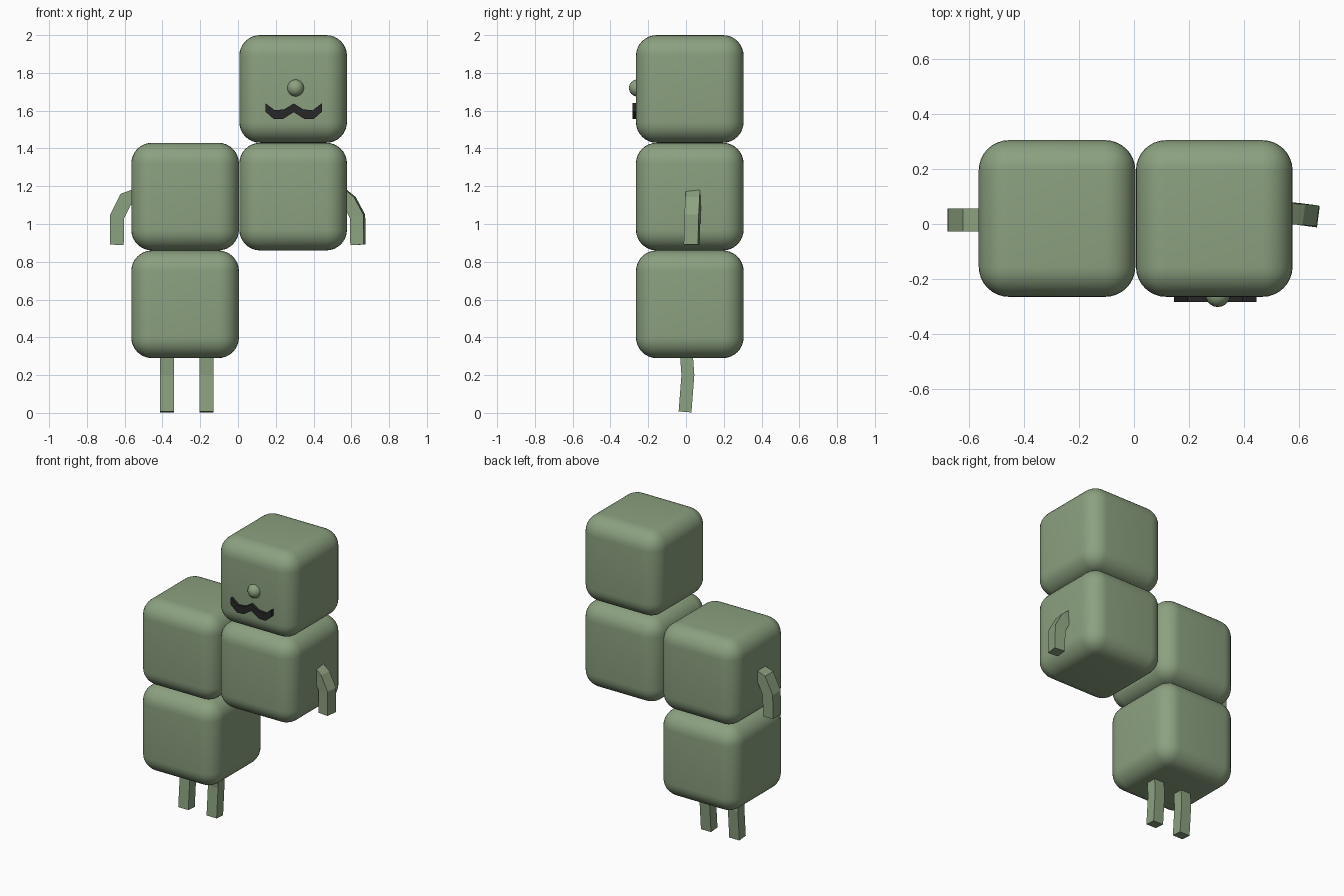
import bpy, bmesh
from mathutils import Vector

cube = bpy.data.objects.get("Cube")
if cube:
    bpy.data.objects.remove(cube, do_unlink=True)


def material(name, rgb):
    m = bpy.data.materials.new(name)
    m.use_nodes = True
    m.diffuse_color = (*rgb, 1)
    m.node_tree.nodes["Principled BSDF"].inputs["Base Color"].default_value = (*rgb, 1)
    return m


GREEN = material("sage green", (0.26, 0.355, 0.215))
DARK = material("charcoal", (0.02, 0.02, 0.02))


def finish(name, bm, mat, smooth=None):
    bmesh.ops.recalc_face_normals(bm, faces=bm.faces)
    mesh = bpy.data.meshes.new(name)
    bm.to_mesh(mesh)
    bm.free()
    mesh.materials.append(mat)
    ob = bpy.data.objects.new(name, mesh)
    bpy.context.collection.objects.link(ob)
    if smooth:
        bpy.ops.object.select_all(action="DESELECT")
        ob.select_set(True)
        bpy.context.view_layer.objects.active = ob
        bpy.ops.object.shade_smooth_by_angle(angle=smooth)
    return ob


SIZE = 0.57
DEPTH_Y = 0.02


def block(name, x, z):
    """Rounded cube centred at x, z."""
    bm = bmesh.new()
    bmesh.ops.create_cube(bm, size=SIZE)
    bmesh.ops.bevel(bm, geom=bm.edges[:], offset=0.11, segments=8,
                    profile=0.5, affect="EDGES")
    bmesh.ops.translate(bm, verts=bm.verts, vec=(x, DEPTH_Y, z))
    finish(name, bm, GREEN, 0.7)


def limb(name, path, side, half_across, half_side):
    """Sweep a rectangle along a bent path; side is the bend axis."""
    pts = [Vector(p) for p in path]
    side = Vector(side).normalized()
    bm = bmesh.new()
    rings = []
    for i, p in enumerate(pts):
        a = (p - pts[i - 1]).normalized() if i else None
        b = (pts[i + 1] - p).normalized() if i < len(pts) - 1 else None
        tangent = ((a or b) + (b or a)).normalized()
        across = tangent.cross(side).normalized()
        across *= half_across / max(0.6, tangent.dot(a or b))
        rings.append([bm.verts.new(p + across * u + side * half_side * v)
                      for u, v in ((-1, -1), (1, -1), (1, 1), (-1, 1))])
    for r, s in zip(rings, rings[1:]):
        for k in range(4):
            bm.faces.new((r[k], r[(k + 1) % 4], s[(k + 1) % 4], s[k]))
    bm.faces.new(rings[0])
    bm.faces.new(rings[-1])
    finish(name, bm, GREEN)


# Stacked body blocks
block("lower_body", -0.28, 0.575)
block("right_body", -0.28, 1.145)
block("left_body", 0.292, 1.145)
block("head", 0.292, 1.715)

# Legs with a slight knee bend
for name, x in (("right_leg", -0.375), ("left_leg", -0.167)):
    limb(name, [(x, 0.0, 0.34), (x, 0.01, 0.2), (x, -0.005, 0.005)],
         (1, 0, 0), 0.034, 0.037)

# Arms bending down from the shoulders
limb("right_arm", [(-0.54, 0.015, 1.15), (-0.595, 0.015, 1.13),
                   (-0.64, 0.015, 1.04), (-0.642, 0.015, 0.89)],
     (0, 1, 0), 0.037, 0.042)
limb("left_arm", [(0.54, 0.04, 1.16), (0.59, 0.038, 1.12),
                  (0.633, 0.034, 1.04), (0.635, 0.03, 0.89)],
     (0.13, 1, 0), 0.036, 0.038)

# Round nose
bm = bmesh.new()
bmesh.ops.create_uvsphere(bm, u_segments=20, v_segments=12, radius=0.045)
bmesh.ops.translate(bm, verts=bm.verts, vec=(0.305, -0.257, 1.72))
finish("nose", bm, GREEN, 0.7)

# Moustache: mirrored half outline, extruded forward
half = [(0, 1.638), (0.05, 1.607), (0.1, 1.602), (0.15, 1.64),
        (0.15, 1.595), (0.105, 1.555), (0.055, 1.557), (0, 1.592)]
bm = bmesh.new()
for sign in (1, -1):
    verts = [[bm.verts.new((0.295 + sign * x, y, z)) for x, z in half]
             for y in (-0.284, -0.255)]
    front, back = verts
    n = len(half)
    # Strip quads between upper and lower edges
    for i in range(3):
        for v in verts:
            bm.faces.new((v[i], v[i + 1], v[n - 2 - i], v[n - 1 - i]))
    for i in range(n - 1):
        bm.faces.new((front[i], front[i + 1], back[i + 1], back[i]))
bmesh.ops.remove_doubles(bm, verts=bm.verts, dist=0.0001)
finish("moustache", bm, DARK)
